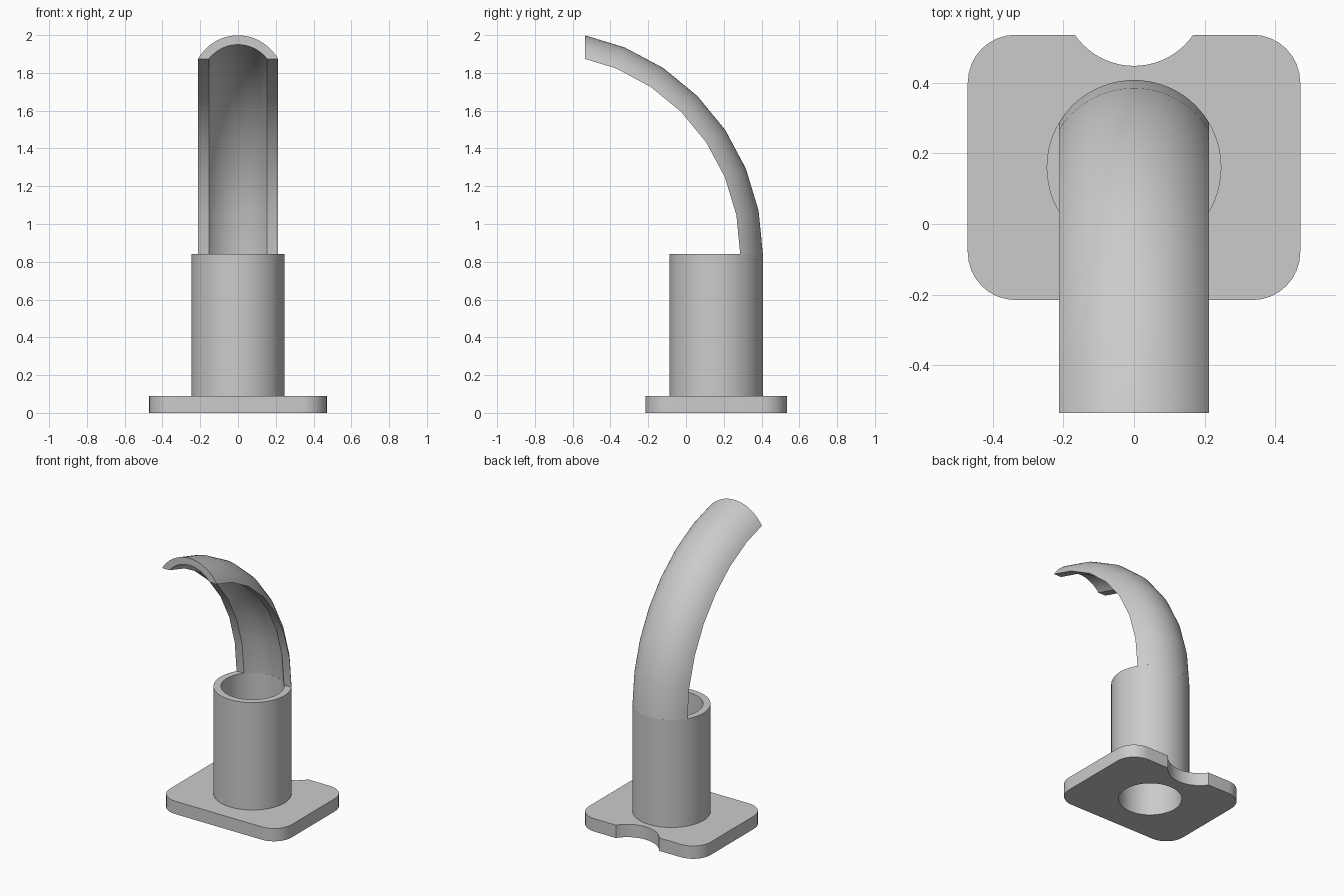
import bpy, bmesh
from math import sin, cos, pi, asin, radians
from mathutils import Vector, Matrix

if "Cube" in bpy.data.objects:
    bpy.data.objects.remove(bpy.data.objects["Cube"], do_unlink=True)

TUBE_Y = 0.16                 # tube axis
R_OUT, R_IN = 0.247, 0.2      # tube wall
BASE_H, TUBE_TOP = 0.09, 0.84

grey = bpy.data.materials.new("plain_grey")
grey.use_nodes = True
grey.diffuse_color = (0.6, 0.6, 0.6, 1)
grey.node_tree.nodes["Principled BSDF"].inputs["Base Color"].default_value = (0.6, 0.6, 0.6, 1)


def arc(cx, cy, r, a0, a1, n):
    """Points on an arc, both ends included."""
    return [(cx + r * cos(a0 + (a1 - a0) * i / n),
             cy + r * sin(a0 + (a1 - a0) * i / n)) for i in range(n + 1)]


def finish(bm, name):
    bmesh.ops.recalc_face_normals(bm, faces=bm.faces[:])
    mesh = bpy.data.meshes.new(name)
    bm.to_mesh(mesh)
    bm.free()
    mesh.materials.append(grey)
    obj = bpy.data.objects.new(name, mesh)
    bpy.context.collection.objects.link(obj)
    bpy.ops.object.select_all(action='DESELECT')
    obj.select_set(True)
    bpy.context.view_layer.objects.active = obj
    bpy.ops.object.shade_smooth_by_angle(angle=radians(30))
    return obj


def plate(name, loops, z0, z1):
    """Extrude an outline with holes from z0 to z1."""
    bm = bmesh.new()
    edges = []
    for pts in loops:
        vs = [bm.verts.new((x, y, z0)) for x, y in pts]
        edges += [bm.edges.new((vs[i - 1], vs[i])) for i in range(len(vs))]
    bmesh.ops.triangle_fill(bm, edges=edges, use_beauty=True, normal=(0, 0, 1))
    ext = bmesh.ops.extrude_face_region(bm, geom=bm.faces[:], use_keep_orig=True)
    top = [v for v in ext["geom"] if isinstance(v, bmesh.types.BMVert)]
    bmesh.ops.translate(bm, verts=top, vec=(0, 0, z1 - z0))
    return finish(bm, name)


def circle(r):
    return arc(0, TUBE_Y, r, 0, 2 * pi, 64)[:-1]


# Base plate: rounded rectangle with a round notch at the back and a bore
HX, Y0, Y1, RC = 0.47, -0.215, 0.535, 0.135
NOTCH_Y, NOTCH_R = 0.65, 0.203
dip = asin((NOTCH_Y - Y1) / NOTCH_R)
outline = (arc(HX - RC, Y0 + RC, RC, -pi / 2, 0, 8)
           + arc(HX - RC, Y1 - RC, RC, 0, pi / 2, 8)
           + arc(0, NOTCH_Y, NOTCH_R, -dip, dip - pi, 20)
           + arc(RC - HX, Y1 - RC, RC, pi / 2, pi, 8)
           + arc(RC - HX, Y0 + RC, RC, pi, 1.5 * pi, 8))
plate("base_plate", [outline, circle(R_IN)], 0, BASE_H)

# Upright tube
plate("upright_tube", [circle(R_OUT), circle(R_IN)], BASE_H, TUBE_TOP)

# Curved spout: back part of the tube ring swept forward around a level axis
LIP = 0.127                   # ring is kept beyond this distance from the axis
BEND, STEPS = 1.185, 8
a_out, a_in = asin(LIP / R_OUT), asin(LIP / R_IN)
section = (arc(0, TUBE_Y, R_OUT, a_out, pi - a_out, 24)
           + arc(0, TUBE_Y, R_IN, pi - a_in, a_in, 24))
bm = bmesh.new()
verts = [bm.verts.new((x, y, TUBE_TOP)) for x, y in section]
face = bm.faces.new(verts)
bmesh.ops.spin(bm, geom=[face] + face.edges[:] + verts, angle=pi / 2, steps=STEPS,
               axis=(1, 0, 0), cent=(0, TUBE_Y + R_OUT - BEND, TUBE_TOP))
# Trim the tip with an upright plane and cap it
cut = bmesh.ops.bisect_plane(bm, geom=bm.verts[:] + bm.edges[:] + bm.faces[:],
                             plane_co=(0, -0.535, 0), plane_no=(0, -1, 0), clear_outer=True)
rim = [e for e in cut["geom_cut"] if isinstance(e, bmesh.types.BMEdge)]
bmesh.ops.contextual_create(bm, geom=rim)
finish(bm, "curved_spout")
